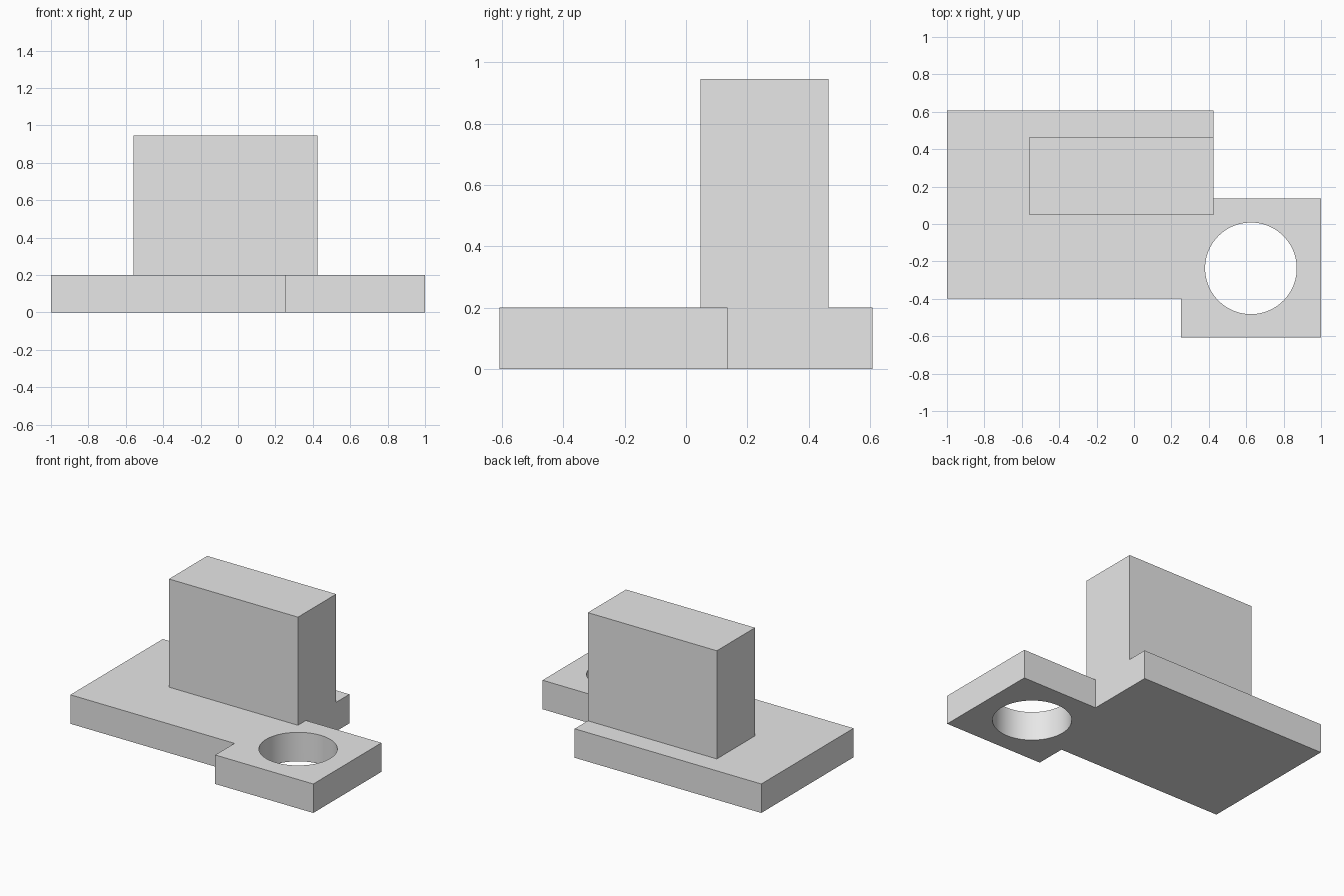
import bpy
import bmesh
from math import cos, sin, tau

default = bpy.data.objects.get("Cube")
if default:
    bpy.data.objects.remove(default, do_unlink=True)

# Single plain grey
grey = bpy.data.materials.new("light_grey")
grey.use_nodes = True
grey.diffuse_color = (0.8, 0.8, 0.8, 1)
grey.node_tree.nodes["Principled BSDF"].inputs["Base Color"].default_value = grey.diffuse_color

THICK = 0.2


def extrude_profile(name, points, z0, z1):
    """Turn a flat outline into a closed prism between two heights."""
    bm = bmesh.new()
    base = bm.faces.new([bm.verts.new((x, y, z0)) for x, y in points])
    moved = bmesh.ops.extrude_face_region(bm, geom=[base])["geom"]
    top = [v for v in moved if isinstance(v, bmesh.types.BMVert)]
    bmesh.ops.translate(bm, verts=top, vec=(0, 0, z1 - z0))
    bmesh.ops.recalc_face_normals(bm, faces=bm.faces)
    mesh = bpy.data.meshes.new(name)
    bm.to_mesh(mesh)
    bm.free()
    mesh.materials.append(grey)
    obj = bpy.data.objects.new(name, mesh)
    bpy.context.collection.objects.link(obj)
    return obj


# Base plate: large rectangle with an offset lug at the front left
base_plate = extrude_profile("base_plate", [
    (-1, -0.398), (0.252, -0.398), (0.252, -0.608), (1, -0.608),
    (1, 0.135), (0.424, 0.135), (0.424, 0.608), (-1, 0.608)], 0, THICK)

# Round hole through the lug
circle = [(0.625 + 0.245 * cos(tau * i / 96), -0.237 + 0.245 * sin(tau * i / 96))
          for i in range(96)]
hole_cutter = extrude_profile("hole_cutter", circle, -0.1, THICK + 0.1)
hole_cutter.hide_render = True
hole_cutter.hide_viewport = True
hole_cutter.display_type = 'WIRE'
hole = base_plate.modifiers.new("lug_hole", 'BOOLEAN')
hole.operation = 'DIFFERENCE'
hole.solver = 'EXACT'
hole.object = hole_cutter

# Smooth hole wall, sharp plate edges
bpy.ops.object.select_all(action='DESELECT')
base_plate.select_set(True)
bpy.context.view_layer.objects.active = base_plate
bpy.ops.object.modifier_apply(modifier=hole.name)
bpy.ops.object.shade_smooth_by_angle()
bpy.data.objects.remove(hole_cutter, do_unlink=True)

# Upright block, flush with the plate's left edge
extrude_profile("upright_block", [
    (-0.56, 0.048), (0.424, 0.048), (0.424, 0.464), (-0.56, 0.464)], THICK, 0.946)
